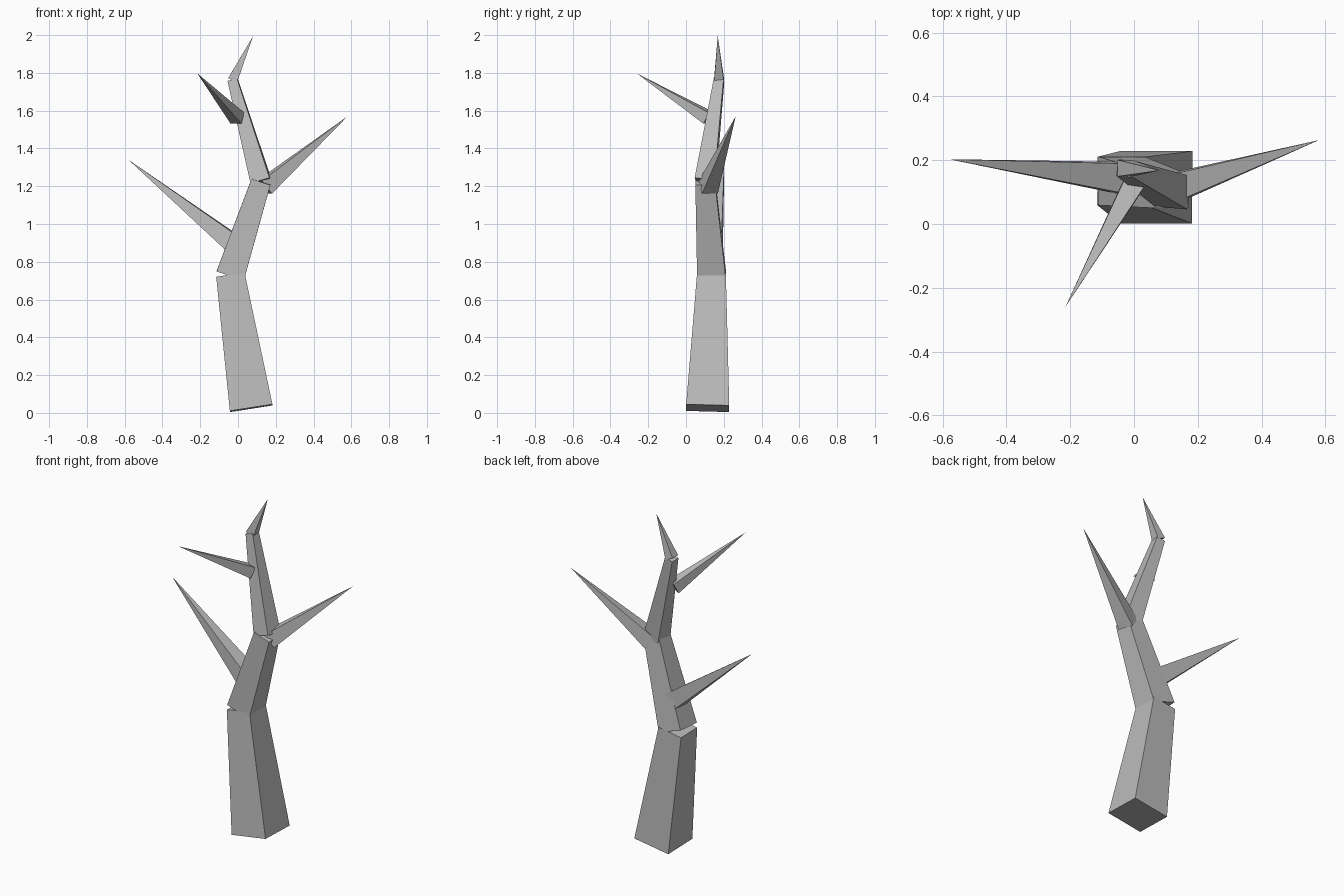
import bpy
import bmesh
from mathutils import Vector, Matrix

cube = bpy.data.objects.get("Cube")
if cube:
    bpy.data.objects.remove(cube, do_unlink=True)

bark = bpy.data.materials.new("grey_bark")
bark.use_nodes = True
GREY = (0.5, 0.5, 0.5, 1.0)
bark.diffuse_color = GREY
bark.node_tree.nodes["Principled BSDF"].inputs["Base Color"].default_value = GREY


def tapered_limb(name, start, end, width, end_width=0.0, ref=(0, 0, 1), roll=0.0):
    """Square-section limb from start to end; a zero end width makes a spike."""
    start, end = Vector(start), Vector(end)
    axis = (end - start).normalized()
    side = Vector(ref).cross(axis).normalized()
    up = axis.cross(side)
    turn = Matrix.Rotation(roll, 3, axis)
    side, up = turn @ side, turn @ up

    bm = bmesh.new()

    def ring(centre, w):
        return [bm.verts.new(centre + (side * a + up * b) * w / 2)
                for a, b in ((-1, -1), (1, -1), (1, 1), (-1, 1))]

    base = ring(start, width)
    bm.faces.new(base[::-1])
    if end_width > 0:
        top = ring(end, end_width)
        bm.faces.new(top)
    else:
        tip = bm.verts.new(end)
    for i in range(4):
        j = (i + 1) % 4
        if end_width > 0:
            bm.faces.new((base[i], base[j], top[j], top[i]))
        else:
            bm.faces.new((base[i], base[j], tip))
    bmesh.ops.recalc_face_normals(bm, faces=bm.faces)
    mesh = bpy.data.meshes.new(name)
    bm.to_mesh(mesh)
    bm.free()
    mesh.materials.append(bark)
    obj = bpy.data.objects.new(name, mesh)
    bpy.context.collection.objects.link(obj)
    return obj


# Crooked trunk: joint centre and width, from the ground up
joints = [
    ((0.07, 0.115, 0.025), 0.228),
    ((-0.04, 0.135, 0.73), 0.152),
    ((0.122, 0.102, 1.225), 0.105),
    ((-0.028, 0.175, 1.762), 0.052),
    ((0.08, 0.168, 1.995), 0.0),
]
names = ["lower_trunk", "middle_trunk", "upper_trunk", "trunk_tip"]
rolls = [0, 0, -0.08, 0]
for name, (a, wa), (b, wb), roll in zip(names, joints, joints[1:], rolls):
    tapered_limb(name, a, b, wa, wb, ref=(0, 1, 0), roll=roll)

# Bare pointed branches
tapered_limb("right_branch", (-0.02, 0.142, 0.892), (-0.58, 0.203, 1.34), 0.1)
tapered_limb("left_branch", (0.14, 0.118, 1.195), (0.58, 0.263, 1.57), 0.088)
tapered_limb("front_branch", (-0.003, 0.122, 1.56), (-0.215, -0.26, 1.797), 0.066)
